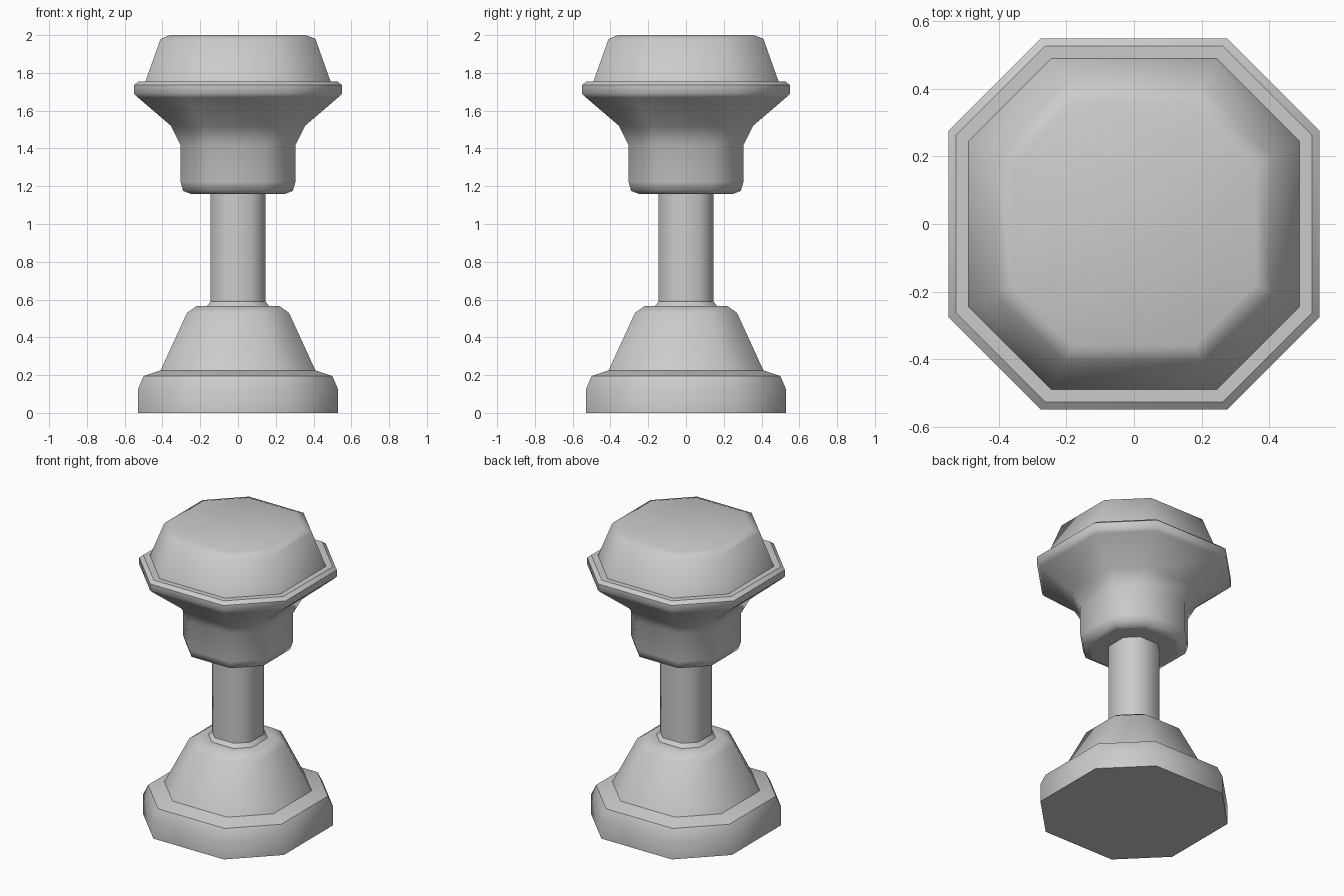
import bpy, bmesh

if "Cube" in bpy.data.objects:
    bpy.data.objects.remove(bpy.data.objects["Cube"])


def ring_points(w, z):
    # Eight-sided section: a square with corners cut at half its half-width
    c = w * 0.5
    return [(w, -c, z), (w, c, z), (c, w, z), (-c, w, z),
            (-w, c, z), (-w, -c, z), (-c, -w, z), (c, -w, z)]


def octagonal_part(name, profile, sharp=()):
    # Stack sections of (half-width, height); listed rings get hard edges
    bm = bmesh.new()
    rings = [[bm.verts.new(p) for p in ring_points(w, z)] for w, z in profile]
    for a, b in zip(rings, rings[1:]):
        for i in range(8):
            j = (i + 1) % 8
            bm.faces.new((a[i], a[j], b[j], b[i]))
    bm.faces.new(rings[0][::-1])
    bm.faces.new(rings[-1])
    for f in bm.faces:
        f.smooth = True
    for k in sharp:
        for i in range(8):
            bm.edges.get((rings[k][i], rings[k][(i + 1) % 8])).smooth = False
    mesh = bpy.data.meshes.new(name)
    bm.to_mesh(mesh)
    bm.free()
    obj = bpy.data.objects.new(name, mesh)
    bpy.context.collection.objects.link(obj)
    return obj


# Foot, tapered pedestal and slim stem as one continuous lower body
octagonal_part("base_and_stem", [
    (0.53, 0), (0.53, 0.125), (0.50, 0.195), (0.41, 0.225),
    (0.27, 0.53), (0.22, 0.565), (0.165, 0.565),
    (0.145, 0.59), (0.145, 1.16)], sharp=(0, 2, 3, 6, 7, 8))

# Collar flaring out to the rim, topped by the sloped cap
octagonal_part("head", [
    (0.25, 1.16), (0.29, 1.175), (0.305, 1.225), (0.305, 1.42),
    (0.355, 1.52), (0.53, 1.67), (0.55, 1.69), (0.55, 1.735),
    (0.527, 1.755), (0.49, 1.755), (0.41, 1.98), (0.36, 2.0)],
    sharp=(0, 7, 8, 9))
